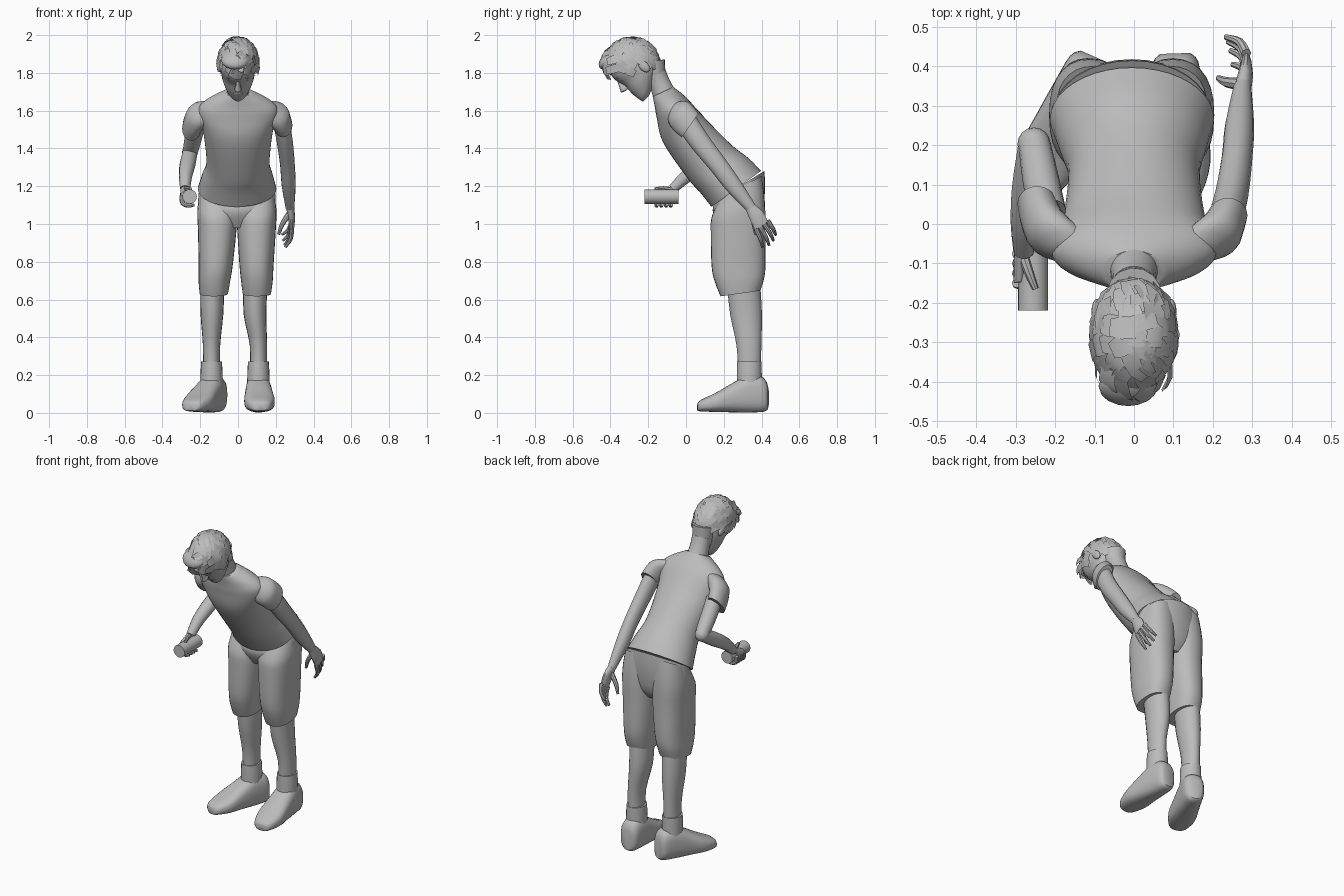
import bpy, bmesh, math, random
from mathutils import Vector, Matrix

if "Cube" in bpy.data.objects:
    bpy.data.objects.remove(bpy.data.objects["Cube"])

random.seed(4)

GREY = bpy.data.materials.new("plain grey")
GREY.diffuse_color = (0.5, 0.5, 0.5, 1)
GREY.use_nodes = True
GREY.node_tree.nodes["Principled BSDF"].inputs["Base Color"].default_value = GREY.diffuse_color


def finish(name, bm, matrix=None):
    bmesh.ops.recalc_face_normals(bm, faces=bm.faces)
    for f in bm.faces:
        f.smooth = True
    for e in bm.edges:
        e.smooth = e.calc_face_angle(0) < 0.75
    if matrix:
        bm.transform(matrix)
    me = bpy.data.meshes.new(name)
    bm.to_mesh(me)
    bm.free()
    me.materials.append(GREY)
    ob = bpy.data.objects.new(name, me)
    bpy.context.collection.objects.link(ob)
    return ob


def spline(rows, steps):
    """Catmull-Rom interpolation of tuples."""
    out = []
    for i in range(len(rows) - 1):
        a, b, c, d = (rows[max(i - 1, 0)], rows[i], rows[i + 1],
                      rows[min(i + 2, len(rows) - 1)])
        for k in range(steps):
            t = k / steps
            out.append([0.5 * (2 * q + (r - p) * t + (2 * p - 5 * q + 4 * r - s) * t * t
                               + (3 * q - p - 3 * r + s) * t ** 3)
                        for p, q, r, s in zip(a, b, c, d)])
    return out + [list(rows[-1])]


def skin_rings(rings):
    bm = bmesh.new()
    vs = [[bm.verts.new(p) for p in ring] for ring in rings]
    n = len(vs[0])
    for a, b in zip(vs, vs[1:]):
        for i in range(n):
            j = (i + 1) % n
            bm.faces.new((a[i], a[j], b[j], b[i]))
    bm.faces.new(vs[0])
    bm.faces.new(vs[-1])
    return bm


def loft(name, rows, n=24, steps=3, power=1.0, matrix=None):
    """Rows are x, y, z, half width, half depth, ring tilt in degrees."""
    def sp(v):
        return math.copysign(abs(v) ** power, v)
    rings = []
    for x, y, z, rx, rd, t in spline(rows, steps):
        t = math.radians(t)
        ring = []
        for i in range(n):
            a = 2 * math.pi * i / n
            s = sp(math.sin(a)) * rd
            ring.append((x + rx * sp(math.cos(a)), y + s * math.cos(t), z + s * math.sin(t)))
        rings.append(ring)
    return finish(name, skin_rings(rings), matrix)


def tube(name, rows, n=14, steps=3):
    """Rows are x, y, z, radius."""
    pts = spline(rows, steps)
    ps = [Vector(p[:3]) for p in pts]
    rings, u, old = [], None, None
    for i, p in enumerate(ps):
        d = (ps[min(i + 1, len(ps) - 1)] - ps[max(i - 1, 0)]).normalized()
        u = d.orthogonal().normalized() if u is None else old.rotation_difference(d) @ u
        old, v = d, d.cross(u)
        rings.append([p + pts[i][3] * (u * math.cos(2 * math.pi * k / n)
                                       + v * math.sin(2 * math.pi * k / n)) for k in range(n)])
    return finish(name, skin_rings(rings))


def ball(name, centre, size, tilt=0):
    bm = bmesh.new()
    bmesh.ops.create_uvsphere(bm, u_segments=16, v_segments=10, radius=1)
    return finish(name, bm, Matrix.Translation(centre) @ Matrix.Rotation(tilt, 4, 'X')
                  @ Matrix.Diagonal((*size, 1)))


# Head frame: x sideways, f towards the face, u towards the crown (bowed 45 degrees)
R = math.sqrt(0.5)
BOW = math.radians(45)


def head(x, f, u):
    return Vector((x, -0.247 - R * (f + u), 1.81 + R * (u - f)))


# Shirt body and neck
loft("shirt", [(-.005, .266, 1.186, .208, .162, 36), (-.003, .205, 1.255, .187, .157, 36),
               (0, .125, 1.33, .167, .146, 38), (0, -.01, 1.495, .185, .128, 31),
               (0, -.065, 1.6, .212, .1, 28), (0, -.093, 1.655, .165, .08, 26),
               (0, -.122, 1.7, .075, .06, 25)], n=40, steps=5)
tube("neck", [(0, -.09, 1.64, .068), (0, -.12, 1.7, .06), (0, -.142, 1.75, .056),
              (0, -.16, 1.79, .058)], n=20)

# Sleeves
for s, side, dx, dy, dz in ((-1, "right", -.008, .03, -.018), (1, "left", 0, 0, 0)):
    loft(side + "_sleeve", [(s * .15, -.075, 1.62, .05, .035, 50),
                            (s * .19, -.045, 1.592, .073, .075, 52),
                            (s * .222 + dx, -.01 + dy * .5, 1.555 + dz * .5, .057, .082, 54),
                            (s * .238 + dx, .022 + dy, 1.522 + dz, .05, .077, 55)], n=20)

# Right arm, bent at the elbow
tube("right_upper_arm", [(-.22, .03, 1.53, .048), (-.238, .12, 1.45, .046),
                         (-.252, .2, 1.385, .041)])
ball("right_elbow", (-.254, .203, 1.382), (.042, .042, .042))
tube("right_forearm", [(-.254, .2, 1.38, .04), (-.268, .09, 1.31, .042),
                       (-.278, 0, 1.25, .035), (-.28, -.07, 1.185, .026)])
loft("right_palm", [(-.28, -.055, 1.195, .022, .026, 60), (-.288, -.1, 1.16, .018, .036, 75),
                    (-.291, -.15, 1.14, .014, .03, 85)], n=14)
for y in (-.075, -.1, -.125, -.15):
    tube("right_finger", [(-.298, y, 1.15, .012), (-.293, y - .004, 1.11, .012),
                          (-.262, y - .006, 1.097, .011), (-.232, y, 1.102, .008)], n=8)
tube("right_thumb", [(-.285, -.07, 1.18, .014), (-.268, -.12, 1.188, .012),
                     (-.25, -.165, 1.186, .008)], n=8)

# Left arm, hanging back
loft("left_arm", [(.225, -.01, 1.56, .045, .06, 50), (.247, .07, 1.44, .043, .055, 38),
                  (.262, .172, 1.31, .039, .049, 37), (.268, .25, 1.205, .037, .045, 35),
                  (.275, .345, 1.085, .023, .028, 34)], n=16)
loft("left_palm", [(.275, .34, 1.09, .022, .028, 34), (.283, .375, 1.04, .019, .042, 34),
                   (.285, .4, .99, .014, .042, 34)], n=14)
for i, tip in enumerate([(.25, .405, .878), (.245, .44, .888), (.238, .463, .912),
                         (.232, .475, .943)]):
    k = Vector((.285, .37 + .021 * i, .975 + .014 * i))
    mid = k.lerp(Vector(tip), .55) + Vector((.012, .006, -.004))
    tube("left_finger", [(*k, .013), (*mid, .011), (*tip, .007)], n=8)
tube("left_thumb", [(.272, .355, 1.055, .016), (.235, .36, 1.0, .013),
                    (.215, .37, .945, .008)], n=8)

# Torch held in the right hand
bm = bmesh.new()
bmesh.ops.create_cone(bm, cap_ends=True, segments=24, radius1=.038, radius2=.038, depth=.18)
finish("torch", bm, Matrix.Translation((-.256, -.13, 1.145)) @ Matrix.Rotation(math.pi / 2, 4, 'X'))

# Trousers
loft("trouser_seat", [(-.005, .285, 1.2, .196, .153, 32), (-.006, .28, 1.13, .205, .145, 18),
                      (-.008, .275, 1.04, .19, .125, 0), (-.008, .275, .98, .1, .09, 0)], n=32)
for side, xs, ankle in (("right", (-.11, -.118, -.125, -.128), -.14),
                        ("left", (.098, .098, .1, .1), .108)):
    loft(side + "_trouser_leg", [(xs[0] * .9, .288, 1.19, .098, .13, 30),
                                 (xs[0], .278, 1.08, .105, .144, 14),
                                 (xs[0], .275, .97, .102, .144, 0),
                                 (xs[1], .278, .78, .09, .143, 0),
                                 (xs[2], .282, .7, .084, .13, 2),
                                 (xs[3], .288, .632, .075, .106, 8)], n=28, power=.85)
    # Shins, socks and shoes
    loft(side + "_shin", [(xs[3] - .008, .305, .68, .064, .088, 0),
                          (xs[3] - .01, .318, .52, .06, .084, 0),
                          (ankle, .333, .36, .046, .066, 0),
                          (ankle, .336, .22, .045, .06, 0)], n=20)
    loft(side + "_sock", [(ankle, .335, .272, .055, .065, 0), (ankle, .335, .22, .058, .066, 0),
                          (ankle, .335, .15, .06, .066, 0)], n=20)
    turn = math.radians(-24 if ankle < 0 else 2)
    place = Matrix.Translation((ankle, .335, 0)) @ Matrix.Rotation(turn, 4, 'Z')
    loft(side + "_shoe", [(0, -.275, .03, .025, .018, 90), (0, -.258, .038, .055, .03, 90),
                          (0, -.18, .055, .08, .05, 90), (0, -.09, .08, .075, .077, 90),
                          (0, 0, .102, .067, .1, 90), (0, .075, .096, .058, .09, 90),
                          (0, .098, .08, .038, .062, 90)], n=28, power=.75, matrix=place)

# Head: rings from chin to crown, then the nose
for name, n, shape in (
        ("head", 32, ((-.128, .078, .022, .022), (-.105, .055, .05, .052),
                      (-.05, .012, .08, .1), (0, -.008, .091, .118), (.06, 0, .098, .124),
                      (.12, -.005, .09, .115), (.17, 0, .05, .06))),
        ("nose", 12, ((.045, .11, .008, .01), (.01, .118, .012, .02),
                      (-.012, .122, .018, .026), (-.024, .112, .012, .014)))):
    loft(name, [(*head(0, f, u), rx, rf, 45) for u, f, rx, rf in shape], n=n)
for s in (-1, 1):
    ball("eye", head(s * .036, .1, .03), (.015, .005, .007), BOW)
    ball("eyebrow", head(s * .036, .108, .056), (.022, .006, .005), BOW)
    ball("ear", head(s * .094, -.035, 0), (.014, .024, .038), BOW)
ball("mouth", head(0, .107, -.062), (.026, .006, .008), BOW)


# Hair: a cap cut along the hairline, covered with flat overlapping locks
def hairy(p):
    return p.z > (.1 if p.y > .05 else .015 if p.y > -.05 else -.1)


RX, RF, RU = .102, .132, .139
bm = bmesh.new()
bmesh.ops.create_uvsphere(bm, u_segments=32, v_segments=20, radius=1)
for v in bm.verts:
    v.co = (v.co.x * RX, v.co.y * RF, .05 + v.co.z * RU)
bmesh.ops.delete(bm, geom=[f for f in bm.faces if not hairy(f.calc_center_median())],
                 context='FACES')
for v in bm.verts:
    v.co = head(*v.co)
finish("hair_cap", bm)
ball("hair_quiff", head(-.015, .075, .158), (.075, .062, .036), BOW)

bm = bmesh.new()
COUNT = 95
for i in range(COUNT):
    el, az = math.asin(1 - 1.6 * (i + .5) / COUNT), i * 2.39996
    p = Vector((RX * math.cos(el) * math.sin(az), RF * math.cos(el) * math.cos(az),
                .05 + RU * math.sin(el)))
    if not hairy(p):
        continue
    n = Vector((p.x / RX ** 2, p.y / RF ** 2, (p.z - .05) / RU ** 2)).normalized()
    front = p.y > .03 and p.z > .1
    flow = Vector((random.uniform(-.4, .4), .8 if p.z > .1 else -.2, .5 if front else -.6))
    flow = (flow - n * flow.dot(n)).normalized()
    side = n.cross(flow)
    lift = .02 if front else 0
    w, l = random.uniform(.022, .034), random.uniform(.026, .038)
    rows = []
    for t, out, k in ((-1, .001, .9), (0, .009 + lift * .6, 1), (1, .006 + lift, .75)):
        c = p + flow * l * t + n * (out + random.uniform(0, .005))
        pair = []
        for s in (-1, 1):
            q = head(*(c + side * w * k * s))
            pair.append(bm.verts.new((q.x, max(q.y, -.48), min(q.z, 2.0))))
        rows.append(pair)
    for a, b in zip(rows, rows[1:]):
        bm.faces.new((a[0], a[1], b[1], b[0]))
finish("hair_locks", bm)

# Nape hair
tube("nape_hair", [(0, -.18, 1.86, .07), (0, -.167, 1.79, .06), (0, -.152, 1.745, .052)])
